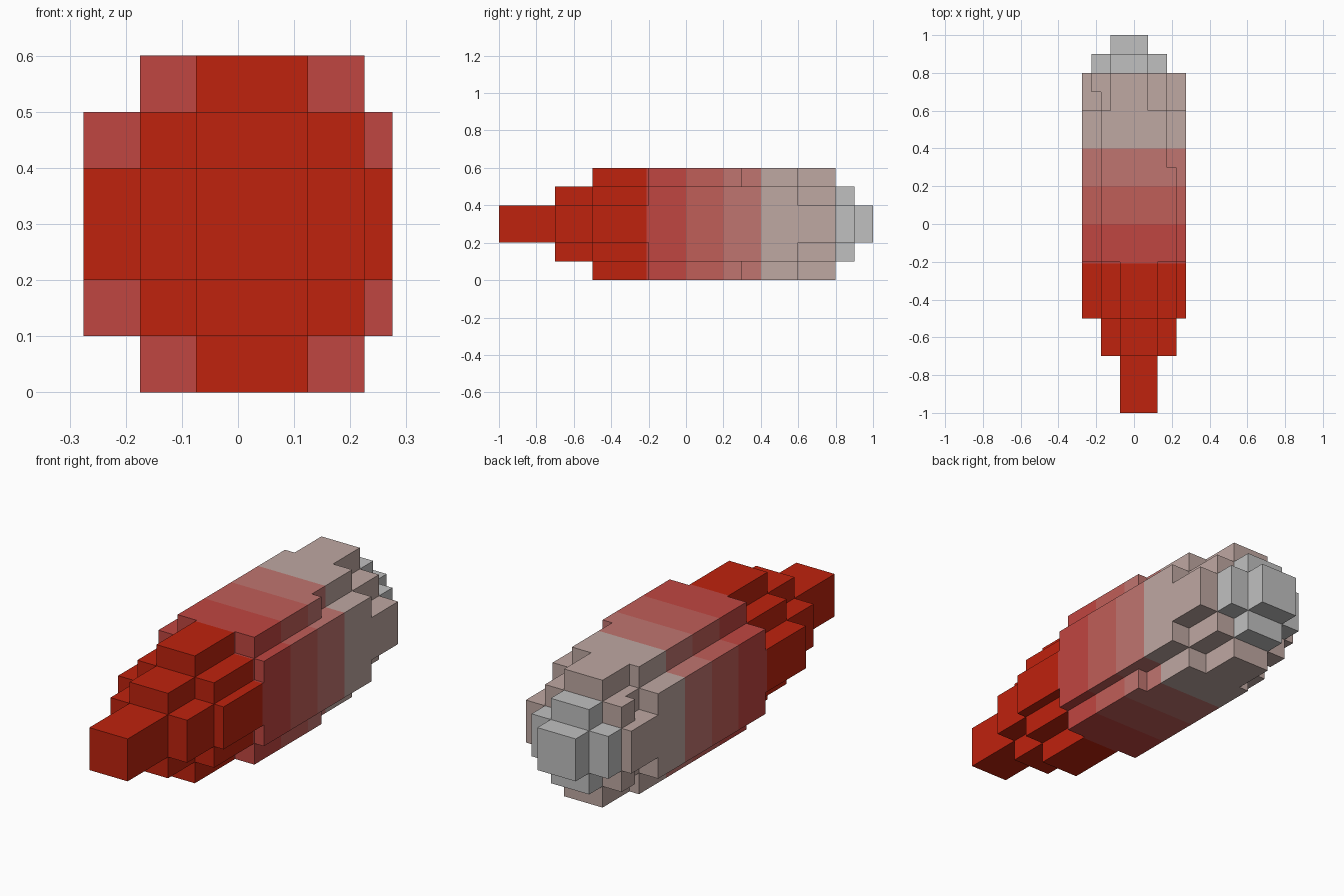
import bpy, bmesh
from itertools import product

cube = bpy.data.objects.get("Cube")
if cube:
    bpy.data.objects.remove(cube, do_unlink=True)

MID_Z = 0.3

# Stepped body blocks: x min, x max, y min, y max, half height about MID_Z
BLOCKS = [
    # front point and its stepped crosses
    (-.075, .125, -1.0, -.7, .1),
    (-.075, .125, -.7, -.2, .2),
    (-.175, .225, -.7, -.2, .1),
    (-.075, .125, -.5, -.2, .3),
    (-.175, .225, -.5, -.2, .2),
    # main body
    (-.275, .275, -.5, .8, .1),
    (-.275, .275, -.2, .6, .2),
    (-.175, .225, -.2, .3, .3),
    (-.175, .175, .3, .6, .3),
    # stepped rear
    (-.125, .075, .6, .8, .3),
    (-.175, .175, .6, .7, .2),
    (-.225, .175, .7, .8, .2),
    # tail cap
    (-.125, .075, .8, .9, .2),
    (-.225, .175, .8, .9, .1),
    (-.125, .075, .9, 1.0, .1),
]

# Colour bands along the length: part, colour name, y min, y max, sRGB
BANDS = [
    ("front_point", "deep red", -1.0, -.21, (191, 34, 13)),
    ("front_band", "red", -.21, 0, (192, 70, 65)),
    ("middle_band", "soft red", 0, .2, (192, 94, 88)),
    ("rear_band", "dusty pink", .2, .4, (192, 117, 112)),
    ("rear_body", "pale taupe", .4, .8, (191, 168, 162)),
    ("tail_cap", "light grey", .8, 1.0, (192, 192, 192)),
]


def planes(values):
    return sorted({round(v, 4) for v in values})


# Cutting planes shared by all blocks
GRID = (
    planes(v for b in BLOCKS for v in b[0:2]),
    planes([v for b in BLOCKS for v in b[2:4]] + [v for b in BANDS for v in b[2:4]]),
    planes(MID_Z + s * b[4] for b in BLOCKS for s in (-1, 1)),
)


def centre(cell):
    return [(g[i] + g[i + 1]) / 2 for g, i in zip(GRID, cell)]


def is_solid(cell):
    x, y, z = centre(cell)
    return any(a < x < b and c < y < d and abs(z - MID_Z) < h
               for a, b, c, d, h in BLOCKS)


SOLID = {c for c in product(*(range(len(g) - 1) for g in GRID)) if is_solid(c)}


def add_side(bm, cell, axis, step):
    """Add one outer side of a cell, wound to face outwards."""
    u, v = (axis + 1) % 3, (axis + 2) % 3
    corners = [(0, 0), (1, 0), (1, 1), (0, 1)]
    if step < 0:
        corners.reverse()
    verts = []
    for du, dv in corners:
        idx = list(cell)
        idx[axis] += step > 0
        idx[u] += du
        idx[v] += dv
        verts.append(bm.verts.new([g[i] for g, i in zip(GRID, idx)]))
    bm.faces.new(verts)


def linear(c):
    c /= 255
    return c / 12.92 if c <= .04045 else ((c + .055) / 1.055) ** 2.4


def make_material(name, rgb):
    colour = (*map(linear, rgb), 1)
    mat = bpy.data.materials.new(name)
    mat.use_nodes = True
    mat.diffuse_color = colour
    for node in mat.node_tree.nodes:
        if node.type == "BSDF_PRINCIPLED":
            node.inputs["Base Color"].default_value = colour
    return mat


# One outer shell per colour band
for part, colour_name, y0, y1, rgb in BANDS:
    bm = bmesh.new()
    for cell in sorted(SOLID):
        if not y0 < centre(cell)[1] < y1:
            continue
        for axis, step in product(range(3), (-1, 1)):
            near = list(cell)
            near[axis] += step
            if tuple(near) not in SOLID:
                add_side(bm, cell, axis, step)
    bmesh.ops.remove_doubles(bm, verts=bm.verts, dist=1e-4)
    bmesh.ops.dissolve_limit(bm, angle_limit=.01, verts=bm.verts, edges=bm.edges)
    mesh = bpy.data.meshes.new(part)
    bm.to_mesh(mesh)
    bm.free()
    mesh.materials.append(make_material(colour_name, rgb))
    bpy.context.collection.objects.link(bpy.data.objects.new(part, mesh))
